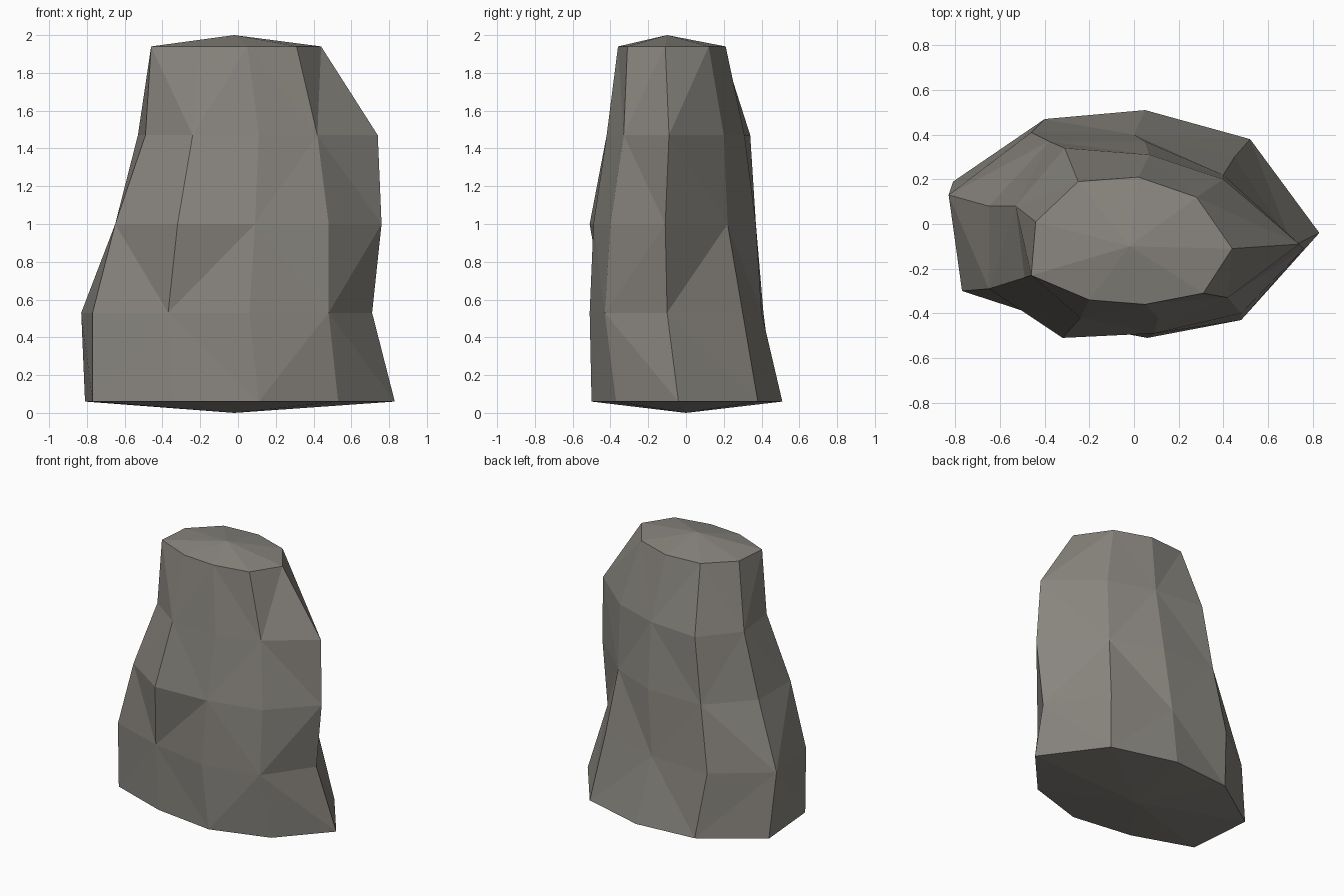
import bpy
import bmesh

# Remove only the default cube
default_cube = bpy.data.objects.get("Cube")
if default_cube:
    bpy.data.objects.remove(default_cube, do_unlink=True)

# Single stone colour
stone = bpy.data.materials.new("warm_grey_stone")
stone.use_nodes = True
colour = (0.25, 0.236, 0.212, 1.0)
stone.diffuse_color = colour
shader = next(n for n in stone.node_tree.nodes if n.type == "BSDF_PRINCIPLED")
shader.inputs["Base Color"].default_value = colour
shader.inputs["Roughness"].default_value = 0.9

# Irregular nine-sided outlines, in hundredths, from the foot to the crown.
# Each starts on the left side and runs round the back, right and front.
foot = [(83, -4), (52, 38), (5, 51), (-40, 47), (-81, 19),
        (-77, -29), (-34, -44), (11, -50), (53, -37)]
bulge = [(71, -10), (45, 30), (0, 40), (-46, 41), (-83, 13),
         (-77, -30), (-37, -43), (6, -51), (48, -43)]
waist = [(76, -11), (40, 22), (5, 37), (-38, 37), (-65, 8),
         (-65, -29), (-32, -51), (9, -49), (48, -40)]
shoulder = [(74, -9), (40, 20), (7, 31), (-31, 34), (-53, 8),
            (-49, -24), (-24, -42), (11, -42), (42, -33)]
crown = [(44, -11), (28, 12), (2, 21), (-25, 19), (-44, 1),
         (-46, -23), (-20, -34), (5, -36), (31, -31)]
outlines = [foot, bulge, waist, shoulder, crown]
FOOT_HEIGHT, RING_STEP = 0.06, 0.47

bm = bmesh.new()


def add_ring(outline, height):
    return [bm.verts.new((x / 100, y / 100, height)) for x, y in outline]


def add_cap(ring, tip_position):
    """Close a ring with a shallow fan of triangles."""
    tip = bm.verts.new(tip_position)
    for corner, neighbour in zip(ring, ring[1:] + ring[:1]):
        bm.faces.new((corner, neighbour, tip))


rings = [add_ring(outline, FOOT_HEIGHT + RING_STEP * level)
         for level, outline in enumerate(outlines)]

# Facets between the rings, with the diagonals alternating like a diamond grid
for level, (lower, upper) in enumerate(zip(rings, rings[1:])):
    for side in range(len(lower)):
        following = (side + 1) % len(lower)
        a, b = lower[side], lower[following]
        c, d = upper[following], upper[side]
        if (side + level) % 2:
            triangles = (a, b, c), (a, c, d)
        else:
            triangles = (a, b, d), (b, c, d)
        # Diagonals meet at every second corner of each ring
        if (side + level + 1) % 2 == 0:
            triangles = (a, b, c), (a, c, d)
        for triangle in triangles:
            bm.faces.new(triangle)

# Shallow pointed caps under the foot and over the crown
add_cap(rings[0], (-0.02, 0.0, 0.0))
add_cap(rings[-1], (-0.02, -0.1, 2.0))

bmesh.ops.recalc_face_normals(bm, faces=bm.faces[:])
mesh = bpy.data.meshes.new("boulder")
bm.to_mesh(mesh)
bm.free()

# Flat-shaded standing rock
mesh.materials.append(stone)
boulder = bpy.data.objects.new("boulder", mesh)
bpy.context.collection.objects.link(boulder)
